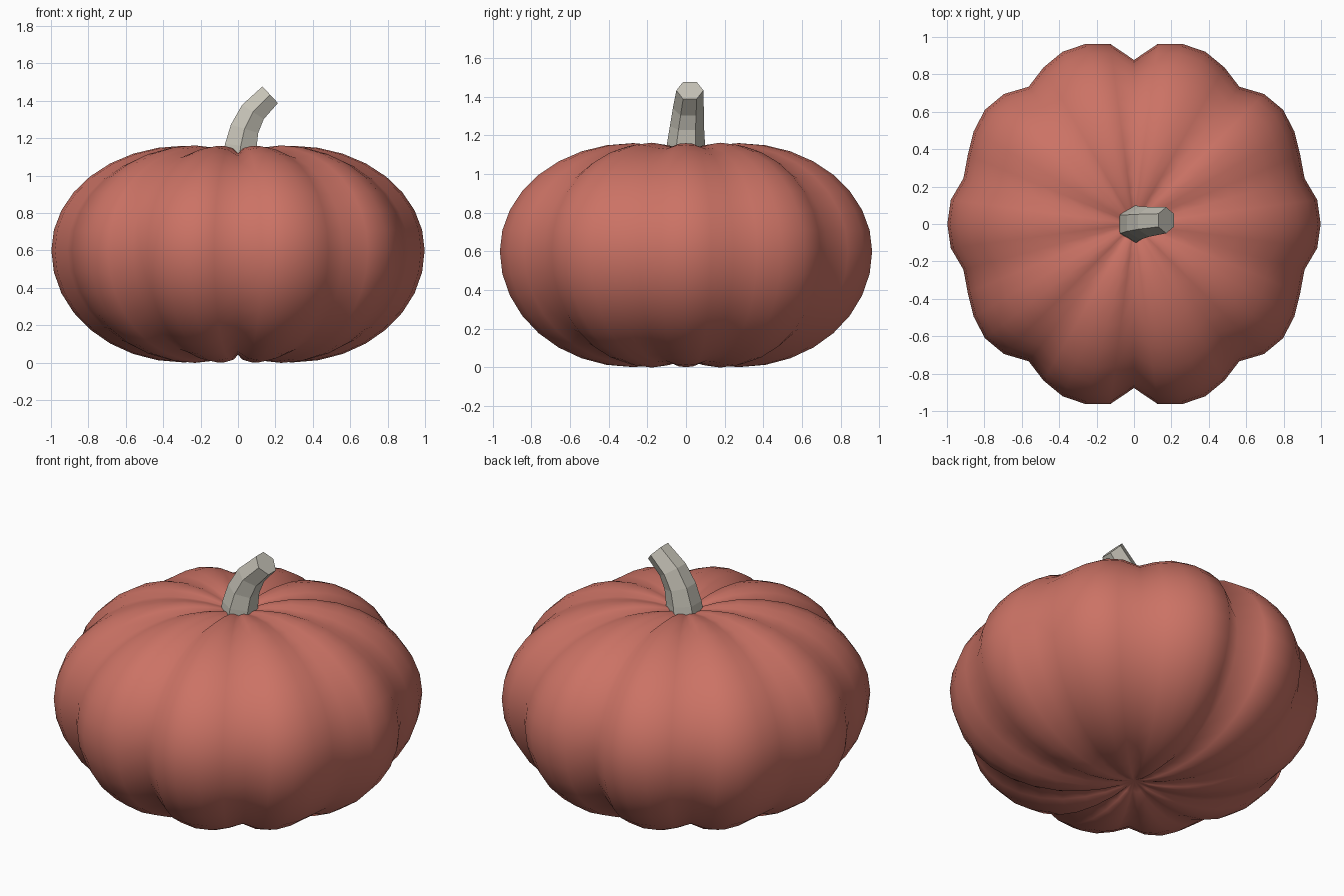
import bpy, bmesh
from math import sin, cos, pi, radians
from mathutils import Vector, Matrix

cube = bpy.data.objects.get("Cube")
if cube:
    bpy.data.objects.remove(cube)


def material(name, rgb):
    m = bpy.data.materials.new(name)
    m.use_nodes = True
    m.diffuse_color = (*rgb, 1)
    m.node_tree.nodes["Principled BSDF"].inputs["Base Color"].default_value = (*rgb, 1)
    return m


def skin(name, rings, mat, start=None, end=None):
    """Join rings of points with quads; close each end with a pole or a flat cap."""
    bm = bmesh.new()
    loops = [[bm.verts.new(p) for p in ring] for ring in rings]
    n = len(loops[0])
    for a, b in zip(loops, loops[1:]):
        for i in range(n):
            j = (i + 1) % n
            bm.faces.new((a[i], a[j], b[j], b[i]))
    for loop, pole in ((loops[0], start), (loops[-1], end)):
        if pole is None:
            bm.faces.new(loop)
        else:
            tip = bm.verts.new(pole)
            for i in range(n):
                bm.faces.new((loop[i], loop[(i + 1) % n], tip))
    bmesh.ops.recalc_face_normals(bm, faces=bm.faces)
    mesh = bpy.data.meshes.new(name)
    bm.to_mesh(mesh)
    bm.free()
    mesh.materials.append(mat)
    obj = bpy.data.objects.new(name, mesh)
    bpy.context.collection.objects.link(obj)
    return obj


skin_red = material("dusty red", (0.60, 0.17, 0.13))
stem_grey = material("warm grey", (0.56, 0.54, 0.47))

# Ribbed body: lobe radius over a quarter turn, from the side (+x) to the back (+y)
QUARTER = [0.998, 0.988, 0.944, 0.962, 0.99, 1.004, 0.983,
           0.925, 0.967, 0.997, 0.997, 0.971, 0.877]
SEGMENTS = 48
MID = 0.6


def lobe(i):
    k = i % 24
    return QUARTER[min(k, 24 - k)]


# Side profile: dimpled bottom, rounded flank, dimpled top
profile = [(0.08, 0.03), (0.17, 0.01)]
for step in range(17):
    a = -pi / 2 + pi * step / 16
    profile.append((0.29 + 0.71 * cos(a), MID + (0.56 if a > 0 else 0.6) * sin(a)))
profile += [(0.18, 1.15), (0.09, 1.13)]

rings = []
for r, z in profile:
    ring = []
    for i in range(SEGMENTS):
        f, t = lobe(i), 2 * pi * i / SEGMENTS
        groove = 1 - 0.65 * (1 - f) * min(1, r / 0.25)
        ring.append((r * f * cos(t), r * f * sin(t), MID + (z - MID) * groove))
    rings.append(ring)
body = skin("pumpkin_body", rings, skin_red, (0, 0, 0.06), (0, 0, 1.09))
for p in body.data.polygons:
    p.use_smooth = True

# Bent six-sided stem: centre, radius and lean towards +x
STEM = [((0.005, 0, 1.08), 0.103, 0), ((0.015, 0, 1.16), 0.098, 6),
        ((0.035, 0.005, 1.25), 0.088, 17), ((0.08, 0.012, 1.34), 0.08, 33),
        ((0.172, 0.02, 1.432), 0.07, 47)]
rings = []
for centre, radius, lean in STEM:
    turn = Matrix.Rotation(radians(lean), 3, 'Y')
    rings.append([Vector(centre) + turn @ Vector((radius * cos(t), radius * sin(t), 0))
                  for t in (pi / 6 + pi / 3 * k for k in range(6))])
stem = skin("stem", rings, stem_grey)
